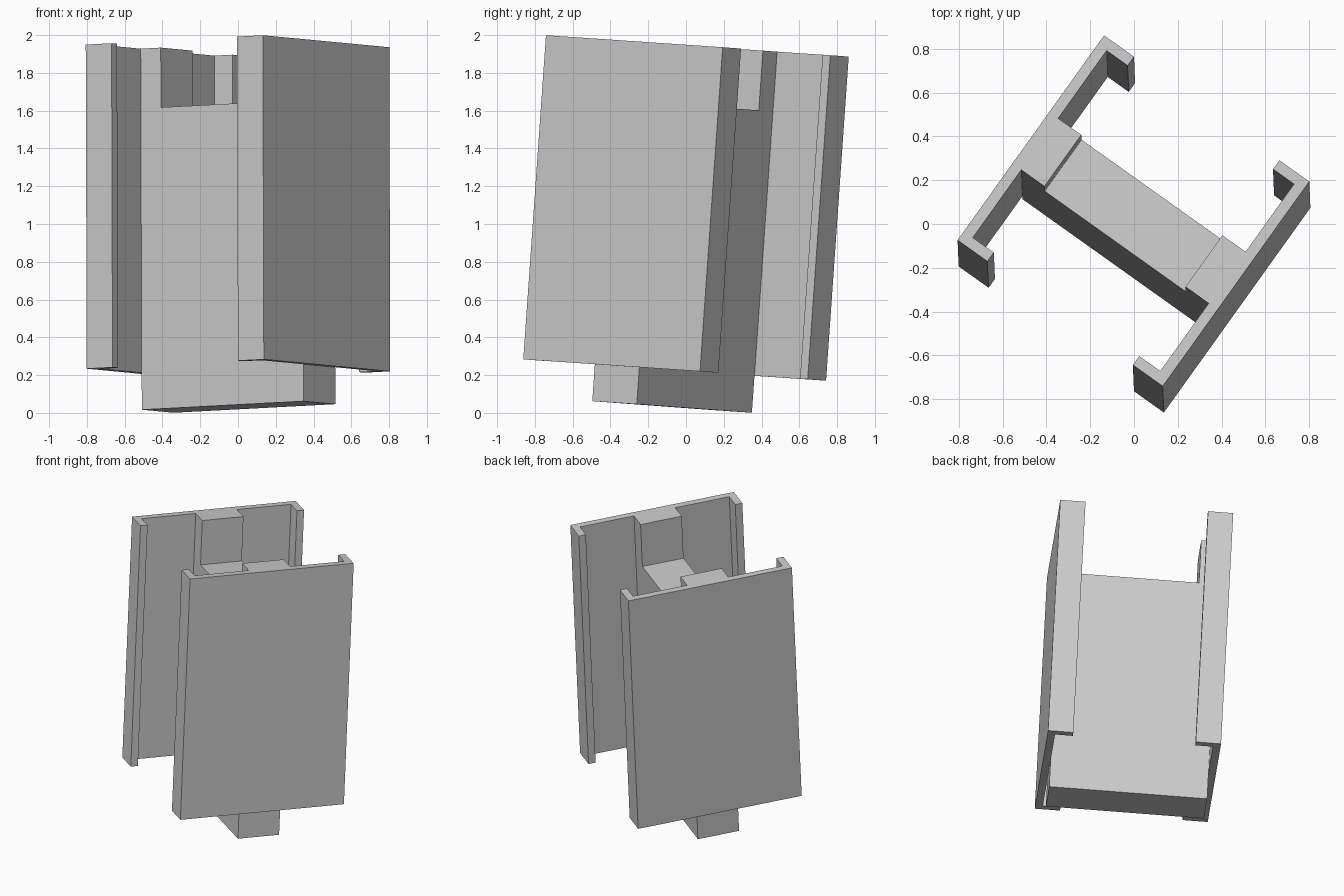
import bpy
import bmesh
from mathutils import Matrix, Vector

if "Cube" in bpy.data.objects:
    bpy.data.objects.remove(bpy.data.objects["Cube"])

# Main dimensions
HALF = 0.576      # half the square footprint
HEIGHT = 1.72     # panel height
WALL = 0.05       # sheet thickness
LIP = 0.168       # depth of the returned lips
WEB = 0.145       # half width of the central web
STEP = 0.13       # length of the raised web ends
NOTCH = 0.317     # depth of the notch in the web top
DROP = 0.196      # how far the web hangs below the panels

# Leaning frame: columns are panel length, web length and up
up = Vector((-0.003, 0.0698, 0.9976)).normalized()
along = Vector((0.581, 0.812, -0.054))
along = (along - up * along.dot(up)).normalized()
across = up.cross(along)
frame = Matrix((along, across, up)).transposed().to_4x4()
frame.translation = (0.0025, -0.06, 0.227)

grey = bpy.data.materials.new("plain_grey")
grey.use_nodes = True
colour = (0.6, 0.6, 0.6, 1)
grey.diffuse_color = colour
grey.node_tree.nodes["Principled BSDF"].inputs["Base Color"].default_value = colour


def prism(name, points, push):
    """Extrude a closed 3D outline along a vector."""
    bm = bmesh.new()
    face = bm.faces.new([bm.verts.new(p) for p in points])
    out = bmesh.ops.extrude_face_region(bm, geom=[face], use_keep_orig=True)
    moved = [v for v in out["geom"] if isinstance(v, bmesh.types.BMVert)]
    bmesh.ops.translate(bm, verts=moved, vec=push)
    bmesh.ops.recalc_face_normals(bm, faces=bm.faces)
    mesh = bpy.data.meshes.new(name)
    bm.to_mesh(mesh)
    bm.free()
    mesh.materials.append(grey)
    obj = bpy.data.objects.new(name, mesh)
    obj.matrix_world = frame
    bpy.context.collection.objects.link(obj)


# Two channel-shaped side panels with inward lips
inner = HALF - WALL
half_channel = [(HALF, HALF), (HALF, HALF - LIP), (inner, HALF - LIP), (inner, inner)]
channel = half_channel + [(-x, y) for x, y in reversed(half_channel)]
for name, side in (("left_panel", -1), ("right_panel", 1)):
    prism(name, [(x, -side * -y * -1, 0) for x, y in channel], (0, 0, HEIGHT))

# Central web with a notched top
low = HEIGHT - NOTCH
half_web = [(inner, -DROP), (inner, HEIGHT), (inner - STEP, HEIGHT), (inner - STEP, low)]
web = half_web + [(-y, z) for y, z in reversed(half_web)]
prism("central_web", [(-WEB, y, z) for y, z in web], (2 * WEB, 0, 0))
